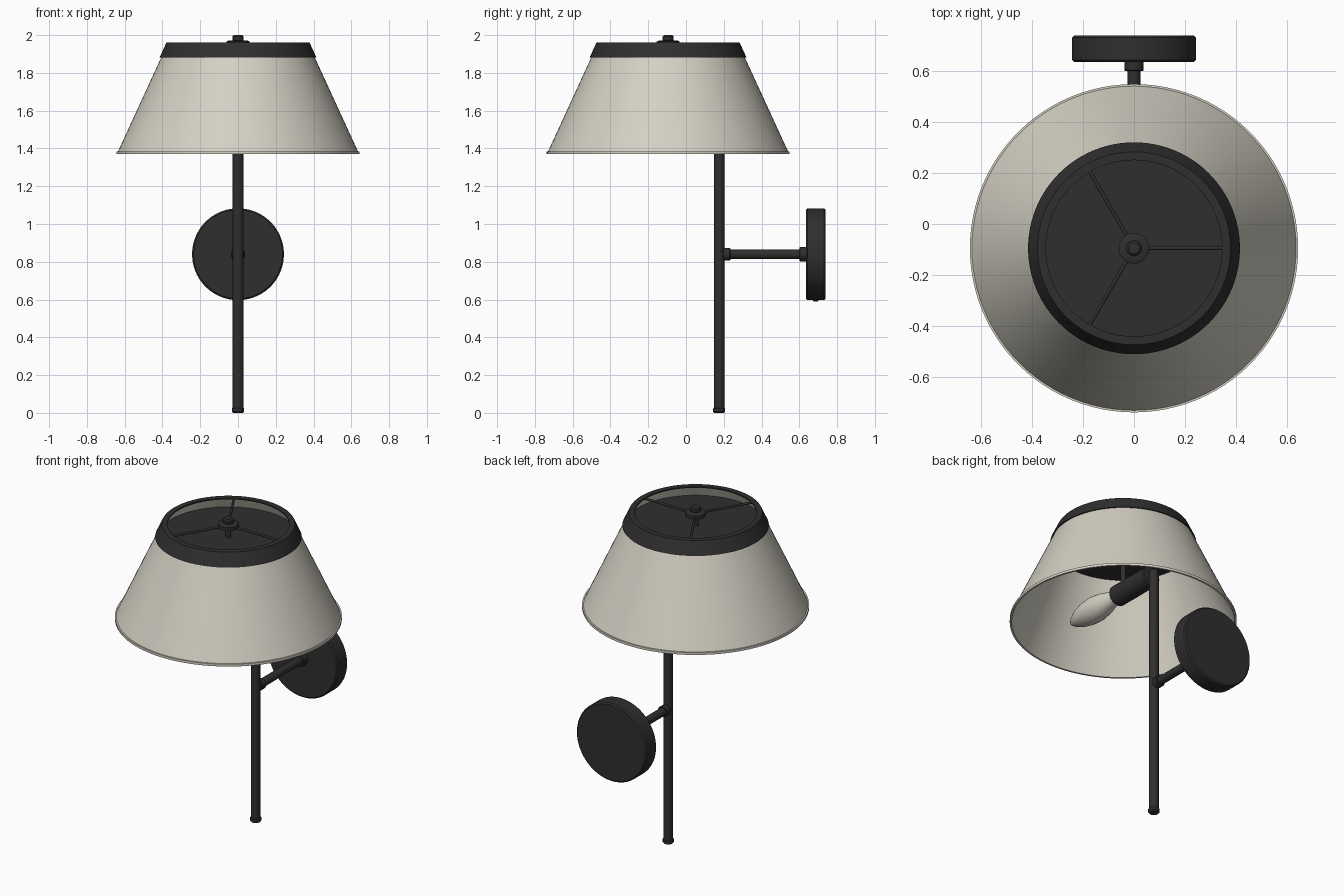
import bpy, math
from mathutils import Vector

cube = bpy.data.objects.get("Cube")
if cube:
    bpy.data.objects.remove(cube, do_unlink=True)


def material(name, rgb):
    m = bpy.data.materials.new(name)
    m.use_nodes = True
    m.diffuse_color = (*rgb, 1)
    b = m.node_tree.nodes["Principled BSDF"]
    b.inputs["Base Color"].default_value = (*rgb, 1)
    b.inputs["Roughness"].default_value = 0.6
    return m


BLACK = material("black metal", (0.028, 0.028, 0.028))
CREAM = material("cream fabric", (0.66, 0.63, 0.55))


def lathe(name, profile, mat, origin, axis=(0, 0, 1), n=64, closed=False):
    """Spin (radius, height) points about an axis through origin."""
    rot = Vector((0, 0, 1)).rotation_difference(Vector(axis))
    verts, rings, faces = [], [], []
    for r, h in profile:
        if r == 0:
            rings.append([len(verts)] * n)
            verts.append(Vector((0, 0, h)))
        else:
            rings.append(list(range(len(verts), len(verts) + n)))
            for i in range(n):
                a = math.tau * i / n
                verts.append(Vector((r * math.cos(a), r * math.sin(a), h)))
    pairs = list(zip(rings, rings[1:]))
    if closed:
        pairs.append((rings[-1], rings[0]))
    for lo, hi in pairs:
        for i in range(n):
            j = (i + 1) % n
            quad = list(dict.fromkeys((lo[i], lo[j], hi[j], hi[i])))
            faces.append(quad)
    mesh = bpy.data.meshes.new(name)
    mesh.from_pydata([rot @ v + Vector(origin) for v in verts], [], faces)
    mesh.materials.append(mat)
    obj = bpy.data.objects.new(name, mesh)
    bpy.context.collection.objects.link(obj)
    bpy.ops.object.select_all(action="DESELECT")
    obj.select_set(True)
    bpy.context.view_layer.objects.active = obj
    bpy.ops.object.shade_smooth_by_angle(angle=math.radians(35))
    return obj


def rod(name, start, end, r, bevel=0.004, n=32):
    """Solid cylinder with softened rims."""
    d = Vector(end) - Vector(start)
    h = d.length
    prof = [(0, 0), (r - bevel, 0), (r, bevel), (r, h - bevel), (r - bevel, h), (0, h)]
    return lathe(name, prof, BLACK, start, d.normalized(), n)


SHADE_Y, POLE_Y, ARM_Z, BULB_Z = -0.095, 0.175, 0.84, 1.56
centre = (0, SHADE_Y, 0)

# Shade: thin cone with a rolled lower lip
lathe("shade", [(0.635, 1.385), (0.643, 1.385), (0.643, 1.37), (0.632, 1.37),
                (0.369, 1.952), (0.373, 1.955)], CREAM, centre, n=96, closed=True)

# Top band, with a narrow inward lip
lathe("shade_top_band", [(0.408, 1.882), (0.415, 1.882), (0.378, 1.962), (0.345, 1.962),
                         (0.345, 1.954), (0.374, 1.954)], BLACK, centre, n=96, closed=True)

# Recessed diffuser disc
lathe("diffuser_disc", [(0, 1.874), (0.406, 1.874), (0.406, 1.882), (0, 1.882)],
      BLACK, centre, n=96)

# Three spokes
for i in range(3):
    a = math.tau * i / 3
    tip = (0.352 * math.cos(a), SHADE_Y + 0.352 * math.sin(a), 1.954)
    rod(f"spoke_{i + 1}", (0, SHADE_Y, 1.954), tip, 0.007, 0.001, 12)

# Hub, finial and the stem down to the socket
lathe("finial", [(0, 1.945), (0.06, 1.945), (0.06, 1.966), (0.048, 1.972), (0.028, 1.972),
                 (0.03, 1.976), (0.03, 1.992), (0.022, 2.0), (0, 2.0)], BLACK, centre, n=32)
rod("shade_stem", (0, SHADE_Y, BULB_Z), (0, SHADE_Y, 1.95), 0.016)

# Socket and bulb, pointing forward from the pole
rod("socket", (0, POLE_Y - 0.02, BULB_Z), (0, -0.15, BULB_Z), 0.062, 0.006)
bulb = [(0.035, 0), (0.045, 0.04), (0.065, 0.11), (0.075, 0.18), (0.071, 0.25),
        (0.055, 0.32), (0.03, 0.375), (0.013, 0.398), (0, 0.405)]
lathe("bulb", bulb, CREAM, (0, -0.15, BULB_Z), (0, -1, 0), 32)

# Pole with its foot cap
rod("pole", (0, POLE_Y, 0.01), (0, POLE_Y, 1.585), 0.028)
rod("pole_foot_cap", (0, POLE_Y, 0), (0, POLE_Y, 0.03), 0.032, 0.007)

# Arm, collars and round wall plate
for name, y0, y1, r in (("wall_arm", 0.18, 0.64, 0.025),
                        ("pole_collar", 0.195, 0.235, 0.033),
                        ("wall_collar", 0.6, 0.64, 0.038)):
    rod(name, (0, y0, ARM_Z), (0, y1, ARM_Z), r)
rod("wall_plate", (0, 0.635, ARM_Z), (0, 0.738, ARM_Z), 0.243, 0.008, 96)
rod("plate_screw", (0, 0.687, ARM_Z - 0.25), (0, 0.687, ARM_Z - 0.23), 0.014, 0.003, 16)
